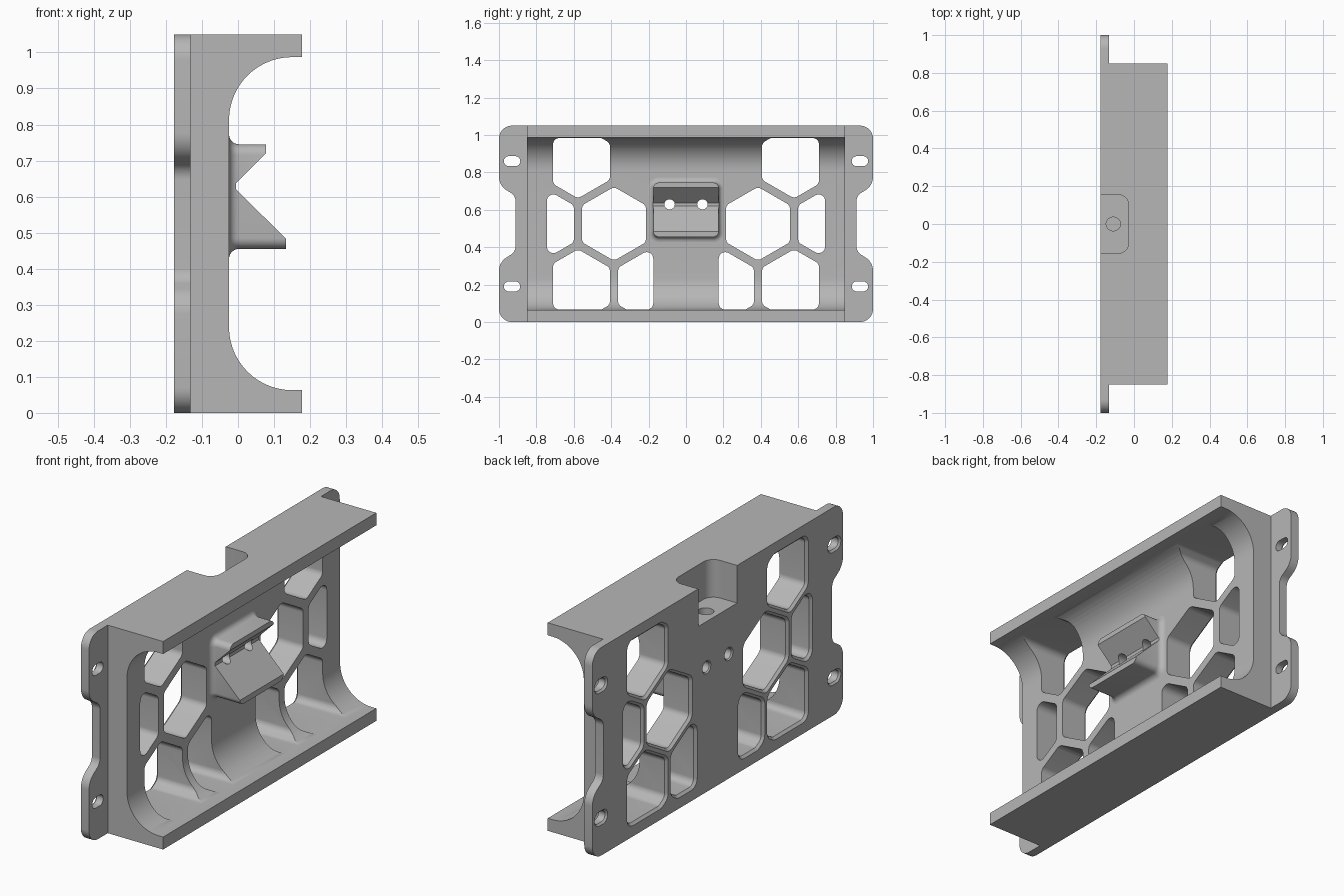
import bpy, bmesh, math
from mathutils import Vector

if "Cube" in bpy.data.objects:
    bpy.data.objects.remove(bpy.data.objects["Cube"], do_unlink=True)

grey = bpy.data.materials.new("matte grey")
grey.use_nodes = True
grey.diffuse_color = (0.47, 0.47, 0.47, 1)
grey.node_tree.nodes["Principled BSDF"].inputs["Base Color"].default_value = (0.47, 0.47, 0.47, 1)

BACK, HEIGHT, MID = -0.177, 1.05, 0.525
AXES = {
    "X": lambda u, v, w: (w, u, v),
    "Y": lambda u, v, w: (u, w, v),
    "Z": lambda u, v, w: (u, v, w),
}


def loft(name, sections, axis, bevel_back=0):
    """Skin a solid through (position, outline) sections."""
    bm = bmesh.new()
    rings = [[bm.verts.new(AXES[axis](p[0], p[1], w)) for p in pts] for w, pts in sections]
    n = len(rings[0])
    for a, b in zip(rings, rings[1:]):
        for i in range(n):
            j = (i + 1) % n
            bm.faces.new((a[i], a[j], b[j], b[i]))
    back = bm.faces.new(rings[0])
    bm.faces.new(rings[-1])
    if bevel_back:
        bmesh.ops.bevel(bm, geom=list(back.edges), offset=bevel_back, segments=2,
                        profile=0.5, affect='EDGES')
    bmesh.ops.recalc_face_normals(bm, faces=bm.faces)
    mesh = bpy.data.meshes.new(name)
    bm.to_mesh(mesh)
    bm.free()
    mesh.materials.append(grey)
    obj = bpy.data.objects.new(name, mesh)
    bpy.context.collection.objects.link(obj)
    return obj


def prism(name, pts, lo, hi, axis, bevel_back=0):
    return loft(name, [(lo, pts), (hi, pts)], axis, bevel_back)


def fillet(corners, steps=10):
    """Outline from (u, v, radius) corners."""
    out = []
    for i, (u, v, r) in enumerate(corners):
        p = Vector((u, v))
        if r == 0:
            out.append(p)
            continue
        a = (Vector(corners[i - 1][:2]) - p).normalized()
        b = (Vector(corners[(i + 1) % len(corners)][:2]) - p).normalized()
        half = a.angle(b) / 2
        centre = p + (a + b).normalized() * r / math.sin(half)
        start = p + a * r / math.tan(half) - centre
        end = p + b * r / math.tan(half) - centre
        sweep = math.pi - 2 * half
        for k in range(steps + 1):
            t = k / steps
            out.append(centre + (start * math.sin((1 - t) * sweep)
                                 + end * math.sin(t * sweep)) / math.sin(sweep))
    return out


def grow(poly, r, steps=8):
    """Offset a counter-clockwise convex polygon with round corners."""
    out = []
    for i, p in enumerate(poly):
        before, after = p - poly[i - 1], poly[(i + 1) % len(poly)] - p
        a0 = math.atan2(-before.x, before.y)
        turn = (math.atan2(-after.x, after.y) - a0) % math.tau
        for k in range(steps + 1):
            a = a0 + turn * k / steps
            out.append(p + Vector((math.cos(a), math.sin(a))) * r)
    return out


def clip(poly, index, limit, sign):
    """Keep the part of a polygon where sign * (coordinate - limit) >= 0."""
    out = []
    for i, q in enumerate(poly):
        p = poly[i - 1]
        dp, dq = sign * (p[index] - limit), sign * (q[index] - limit)
        if (dp < 0) != (dq < 0):
            out.append(p.lerp(q, dp / (dp - dq)))
        if dq >= 0:
            out.append(q)
    return out


def boolean(obj, tool, operation='DIFFERENCE', keep=False):
    mod = obj.modifiers.new("cut", 'BOOLEAN')
    mod.operation, mod.object, mod.solver = operation, tool, 'EXACT'
    bpy.context.view_layer.objects.active = obj
    bpy.ops.object.modifier_apply(modifier=mod.name)
    if not keep:
        bpy.data.objects.remove(tool, do_unlink=True)


def through_cutter(poly, r, chamfer):
    """Hole cutter along x with a chamfered mouth on the back."""
    return loft("hole_cutter", [(BACK - 0.02, grow(poly, r + chamfer)),
                                (BACK, grow(poly, r + chamfer)),
                                (BACK + chamfer, grow(poly, r)),
                                (0.3, grow(poly, r))], "X")


def slot(y, z, half):
    return [Vector((y - half, z)), Vector((y + half, z))]


# Channel body
bracket = prism("bracket", fillet([
    (0.177, 0, 0), (-0.165, 0, 0), (-0.165, HEIGHT, 0), (0.177, HEIGHT, 0),
    (0.177, 0.987, 0), (-0.025, 0.987, 0.175), (-0.025, 0.063, 0.175), (0.177, 0.063, 0)], 14),
    -0.85, 0.85, "Y")

# Back plate with four mounting ears
upper = [(0.912, 0.675, 0.05), (1, 0.73, 0.085), (1, HEIGHT, 0.07)]
right = [(y, HEIGHT - z, r) for y, z, r in reversed(upper)] + upper
left = [(-y, z, r) for y, z, r in reversed(right)]
plate = prism("back_plate", fillet(right + left), BACK, -0.132, "X", 0.009)
boolean(bracket, plate, 'UNION')

# Honeycomb windows: centre y, centre z, inner limit, outer limit
PITCH, RADIUS = 0.385, 0.035
ROW = PITCH * math.sqrt(3) / 2
windows = [
    (PITCH, MID, 0, 0.744), (2 * PITCH, MID, 0, 0.744),
    (1.5 * PITCH, MID + ROW, 0, 0.711), (1.5 * PITCH, MID - ROW, 0, 0.711),
    (0.5 * PITCH, MID - ROW, 0.175, 0.711),
]
size = (0.171 - RADIUS) / math.cos(math.pi / 6)
for side in (1, -1):
    for y, z, inner, outer in windows:
        cell = [Vector((side * y + size * math.cos(a), z + size * math.sin(a)))
                for a in (math.pi / 6 + k * math.pi / 3 for k in range(6))]
        cell = clip(cell, 0, side * (inner + RADIUS), side)
        cell = clip(cell, 0, side * (outer - RADIUS), -side)
        cell = clip(cell, 1, 0.066 + RADIUS, 1)
        cell = clip(cell, 1, 0.984 - RADIUS, -1)
        boolean(bracket, through_cutter(cell, RADIUS, 0.012))
    # Ear slots
    for z in (0.19, 0.86):
        boolean(bracket, through_cutter(slot(side * 0.93, z, 0.017), 0.027, 0.009))

# Nut pocket in the top, with a screw bore below it
pocket = fillet([(-0.25, -0.155, 0), (-0.028, -0.155, 0.055),
                 (-0.028, 0.155, 0.055), (-0.25, 0.155, 0)])
boolean(bracket, prism("pocket_cutter", pocket, 0.86, 1.2, "Z"))
boolean(bracket, prism("bore_cutter", grow(slot(-0.11, 0, 0.001), 0.037), 0.66, 0.9, "Z"))

# Hooked clip on the front, flared into the web
y0, z0, z1, r = 0.145, 0.485, 0.715, 0.03
core = [Vector(p) for p in ((-y0, z0), (y0, z0), (y0, z1), (-y0, z1))]
flare = 0.028
sections = [(-0.04, grow(core, r + flare))]
for k in range(7):
    a = k / 6 * math.pi / 2
    sections.append((-0.025 + flare * (1 - math.cos(a)), grow(core, r + flare * (1 - math.sin(a)))))
sections.append((0.133, grow(core, r)))
hook = loft("front_clip", sections, "X")
notch = [(0.078, 0.8), (0.078, 0.72), (-0.005, 0.637), (-0.005, 0.62),
         (0.133, 0.483), (0.2, 0.483), (0.2, 0.8)]
boolean(hook, prism("notch_cutter", notch, -0.4, 0.4, "Y"))

# Pair of holes through the clip and the web
for y in (-0.088, 0.088):
    tool = through_cutter(slot(y, 0.629, 0.001), 0.027, 0.006)
    boolean(hook, tool, keep=True)
    boolean(bracket, tool)

for obj in (bracket, hook):
    bpy.ops.object.select_all(action='DESELECT')
    obj.select_set(True)
    bpy.context.view_layer.objects.active = obj
    bpy.ops.object.shade_smooth_by_angle(angle=math.radians(30))
